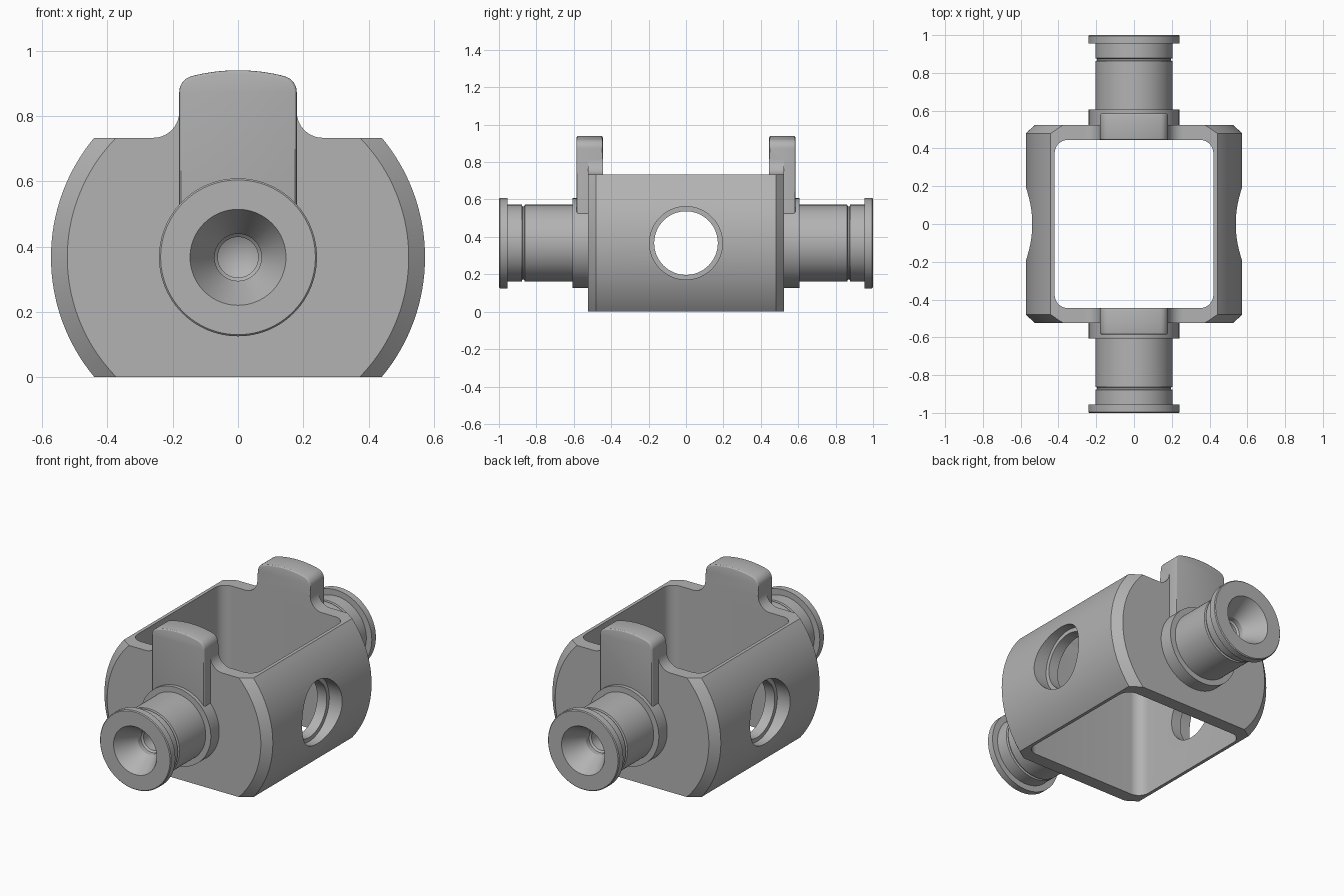
import bpy, bmesh, math
from mathutils import Vector, Matrix

if "Cube" in bpy.data.objects:
    bpy.data.objects.remove(bpy.data.objects["Cube"], do_unlink=True)

AXIS_Z = 0.367      # height of the trunnion axis
RADIUS = 0.573      # outer radius of the yoke
TOP = 0.733         # flat top of the yoke
INNER, OUTER, PLATE = 0.445, 0.525, 0.585   # end wall and tab depths

steel = bpy.data.materials.new("grey_steel")
steel.use_nodes = True
GREY = (0.45, 0.45, 0.45, 1)
steel.diffuse_color = GREY
steel.node_tree.nodes["Principled BSDF"].inputs["Base Color"].default_value = GREY


def finish(bm, name):
    bmesh.ops.recalc_face_normals(bm, faces=bm.faces)
    mesh = bpy.data.meshes.new(name)
    bm.to_mesh(mesh)
    bm.free()
    mesh.materials.append(steel)
    obj = bpy.data.objects.new(name, mesh)
    bpy.context.collection.objects.link(obj)
    return obj


def activate(obj):
    bpy.ops.object.select_all(action='DESELECT')
    obj.select_set(True)
    bpy.context.view_layer.objects.active = obj


def smooth(obj):
    activate(obj)
    bpy.ops.object.shade_smooth_by_angle(angle=math.radians(25))


def lathe(profile, steps=96):
    """Turn (radius, y) points about the trunnion axis."""
    bm = bmesh.new()
    verts = [bm.verts.new((r, y, AXIS_Z)) for r, y in profile]
    edges = [bm.edges.new(pair) for pair in zip(verts, verts[1:])]
    bmesh.ops.spin(bm, geom=verts + edges, cent=(0, 0, AXIS_Z), axis=(0, 1, 0),
                   angle=math.tau, steps=steps)
    bmesh.ops.remove_doubles(bm, verts=bm.verts, dist=0.0001)
    return bm


def rounded(corners, steps=10):
    """Outline from (u, v, fillet radius) corners."""
    out = []
    for i, (u, v, r) in enumerate(corners):
        p = Vector((u, v))
        if r == 0:
            out.append(p)
            continue
        a = (Vector(corners[i - 1][:2]) - p).normalized()
        b = (Vector(corners[(i + 1) % len(corners)][:2]) - p).normalized()
        half = a.angle(b) / 2
        centre = p + (a + b).normalized() * r / math.sin(half)
        reach = r / math.tan(half)
        start, end = p + a * reach - centre, p + b * reach - centre
        sweep = start.angle(end)
        for k in range(steps + 1):
            t = k / steps
            out.append(centre + (start * math.sin((1 - t) * sweep)
                                 + end * math.sin(t * sweep)) / math.sin(sweep))
    return out


def prism(outline, place, lo, hi):
    """Extrude an outline; place(u, v, w) gives the position."""
    bm = bmesh.new()
    ends = [[bm.verts.new(place(u, v, w)) for u, v in outline] for w in (lo, hi)]
    for ring in ends:
        bm.faces.new(ring)
    n = len(outline)
    for i in range(n):
        j = (i + 1) % n
        bm.faces.new((ends[0][i], ends[0][j], ends[1][j], ends[1][i]))
    bmesh.ops.recalc_face_normals(bm, faces=bm.faces)
    return bm


def soften(bm, y, above):
    """Round the outline edges lying at depth y above a height."""
    edges = [e for e in bm.edges
             if all(abs(abs(v.co.y) - y) < 0.0001 and v.co.z > above for v in e.verts)]
    bmesh.ops.bevel(bm, geom=edges, offset=0.01, segments=3, profile=0.5, affect='EDGES')


# Yoke body: chamfered barrel with flat top and bottom
barrel = lathe([(0, -OUTER), (0.523, -OUTER), (RADIUS, -0.48),
                (RADIUS, 0.48), (0.523, OUTER), (0, OUTER)], 144)
for height, up in ((0, -1), (TOP, 1)):
    bmesh.ops.bisect_plane(barrel, geom=barrel.verts[:] + barrel.edges[:] + barrel.faces[:],
                           plane_co=(0, 0, height), plane_no=(0, 0, up), clear_outer=True)
    bmesh.ops.holes_fill(barrel, edges=[e for e in barrel.edges if e.is_boundary])
bmesh.ops.dissolve_limit(barrel, angle_limit=0.01, verts=barrel.verts, edges=barrel.edges)
body = finish(barrel, "yoke_body")

# Cutters: rounded cavity and stepped cross bore
cavity = rounded([(0.42, INNER, 0.07), (-0.42, INNER, 0.07),
                  (-0.42, -INNER, 0.07), (0.42, -INNER, 0.07)])
cutters = [finish(prism(cavity, lambda u, v, w: (u, v, w), -0.3, 1.2), "cavity_cutter")]
bore = lathe([(0, -0.7), (0.195, -0.7), (0.195, -0.485), (0.17, -0.485),
              (0.17, 0.485), (0.195, 0.485), (0.195, 0.7), (0, 0.7)])
bmesh.ops.rotate(bore, verts=bore.verts, cent=(0, 0, 0),
                 matrix=Matrix.Rotation(math.pi / 2, 3, 'Z'))
cutters.append(finish(bore, "bore_cutter"))
for cutter in cutters:
    cutter.hide_render = True
    mod = body.modifiers.new("cut", 'BOOLEAN')
    mod.operation, mod.solver, mod.object = 'DIFFERENCE', 'EXACT', cutter
    activate(body)
    bpy.ops.object.modifier_apply(modifier=mod.name)
    bpy.data.objects.remove(cutter, do_unlink=True)
smooth(body)

# Tab outlines: arched top, with a flared foot for the part above the wall
HALF = 0.18


def arch(x):
    return AXIS_Z + math.sqrt(RADIUS ** 2 - x ** 2)


crown = [(HALF, arch(HALF), 0.05)]
crown += [(0.13 - 0.026 * k, arch(0.13 - 0.026 * k), 0) for k in range(11)]
crown += [(-HALF, arch(HALF), 0.05)]
stem_outline = rounded([(0.262, TOP - 0.005, 0), (0.262, TOP, 0), (HALF, TOP, 0.08)] + crown
                       + [(-HALF, TOP, 0.08), (-0.262, TOP, 0), (-0.262, TOP - 0.005, 0)])
plate_outline = rounded([(HALF, 0.45, 0)] + crown + [(-HALF, 0.45, 0)])

# Trunnion: collar, grooved shaft, end flange and centre-drilled recess
trunnion_profile = [(0, 0.5), (0.24, 0.5), (0.24, 0.607), (0.205, 0.607), (0.205, 0.862),
                    (0.195, 0.866), (0.195, 0.874), (0.205, 0.878), (0.205, 0.955),
                    (0.242, 0.955), (0.242, 0.995), (0.237, 1), (0.147, 1), (0.072, 0.87),
                    (0.072, 0.84), (0.062, 0.83), (0.062, 0.76), (0, 0.725)]

for side, label in ((-1, "front"), (1, "back")):
    def place(u, v, w):
        return (u, side * w, v)

    stem = prism(stem_outline, place, INNER, OUTER)
    soften(stem, INNER, 0.82)
    smooth(finish(stem, label + "_tab_stem"))
    plate = prism(plate_outline, place, OUTER, PLATE)
    soften(plate, PLATE, 0.4)
    smooth(finish(plate, label + "_tab_plate"))
    trunnion = lathe([(r, side * y) for r, y in trunnion_profile])
    smooth(finish(trunnion, label + "_trunnion"))
